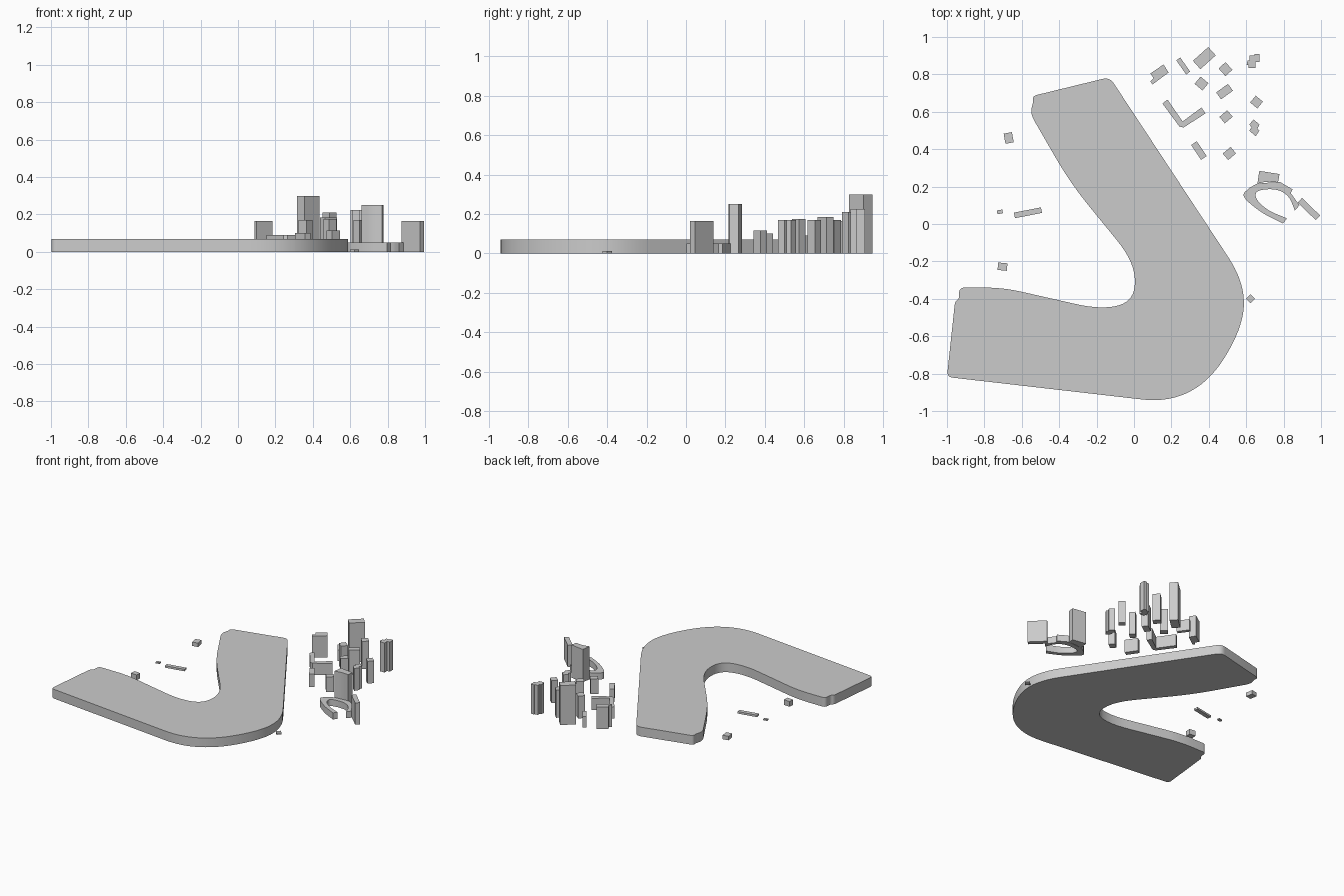
import bpy
import bmesh
import math
from mathutils import Vector, Matrix

# Remove the default object only
default_object = bpy.data.objects.get("Cube")
if default_object:
    bpy.data.objects.remove(default_object, do_unlink=True)

# One plain material for every building
GREY = (0.6, 0.6, 0.6, 1.0)
concrete = bpy.data.materials.new("concrete_grey")
concrete.use_nodes = True
concrete.diffuse_color = GREY
concrete.node_tree.nodes["Principled BSDF"].inputs["Base Color"].default_value = GREY


def rounded(corners, steps=8):
    """Replace each corner (x, y, reach) by a curve reaching along both edges."""
    outline = []
    count = len(corners)
    for index, corner in enumerate(corners):
        here = Vector(corner[:2])
        reach = corner[2] if len(corner) > 2 else 0
        if not reach:
            outline.append(here)
            continue
        ends = []
        for neighbour in (corners[index - 1], corners[(index + 1) % count]):
            edge = Vector(neighbour[:2]) - here
            ends.append(here + edge.normalized() * min(reach, edge.length * 0.49))
        for step in range(steps + 1):
            t = step / steps
            outline.append(ends[0] * (1 - t) ** 2 + here * 2 * t * (1 - t) + ends[1] * t ** 2)
    return outline


def prism(name, corners, height):
    """Extrude a ground outline up to the given height."""
    bm = bmesh.new()
    base = bm.faces.new([bm.verts.new((p.x, p.y, 0)) for p in rounded(corners)])
    grown = bmesh.ops.extrude_face_region(bm, geom=[base], use_keep_orig=True)
    top = [item for item in grown["geom"] if isinstance(item, bmesh.types.BMVert)]
    bmesh.ops.translate(bm, verts=top, vec=(0, 0, height))
    bmesh.ops.recalc_face_normals(bm, faces=bm.faces)
    mesh = bpy.data.meshes.new(name)
    bm.to_mesh(mesh)
    bm.free()
    mesh.materials.append(concrete)
    building = bpy.data.objects.new(name, mesh)
    bpy.context.collection.objects.link(building)
    return building


def block(name, centre, size, angle, height):
    """A rectangular building turned on the ground by an angle in degrees."""
    turn = Matrix.Rotation(math.radians(angle), 2)
    half = Vector(size) / 2
    signs = ((-1, -1), (1, -1), (1, 1), (-1, 1))
    corners = [Vector(centre) + turn @ Vector((half.x * a, half.y * b)) for a, b in signs]
    return prism(name, [tuple(corner) for corner in corners], height)


# Large bent hall: outer elbow, lower arm end, inner elbow, upper arm end
bent_hall = prism("bent_hall", [
    (-0.13, 0.785, 0.04),
    (0.585, -0.3, 0.15), (0.59, -0.53, 0.3), (0.42, -0.83, 0.3), (0.19, -0.955, 0.15),
    (-1.0, -0.818, 0.03), (-0.957, -0.415, 0.02), (-0.935, -0.4, 0.02),
    (-0.935, -0.34, 0.03), (-0.7, -0.34, 0.1),
    (-0.17, -0.46, 0.15), (0.005, -0.41, 0.2), (0.005, -0.205, 0.15),
    (-0.34, 0.218, 0.16), (-0.555, 0.59, 0.05),
    (-0.54, 0.65, 0.01), (-0.54, 0.685, 0.02),
], 0.07)

# Small sheds beside the hall
block("north_shed", (-0.67, 0.46), (0.045, 0.055), 10, 0.03)
block("tiny_shed", (-0.717, 0.065), (0.03, 0.02), 10, 0.01)
block("long_shed", (-0.567, 0.06), (0.147, 0.03), 11, 0.015)
block("south_shed", (-0.703, -0.228), (0.05, 0.04), -5, 0.04)
block("east_shed", (0.623, -0.4), (0.035, 0.035), 45, 0.012)

# Rectangular towers of the town
block("tallest_tower", (0.376, 0.887), (0.11, 0.06), 42, 0.3)
block("thin_slab", (0.263, 0.845), (0.092, 0.026), -55, 0.085)
block("inner_tower", (0.361, 0.751), (0.05, 0.055), 50, 0.17)
block("north_tower", (0.489, 0.828), (0.055, 0.05), -48, 0.21)
block("middle_tower", (0.484, 0.708), (0.078, 0.045), 36, 0.185)
block("central_tower", (0.492, 0.573), (0.055, 0.045), 40, 0.175)
block("south_tower", (0.51, 0.377), (0.055, 0.045), 40, 0.115)
block("south_slab", (0.347, 0.393), (0.095, 0.036), -56, 0.1)
block("east_tower", (0.655, 0.652), (0.047, 0.05), 50, 0.17)
block("far_east_slab", (0.935, 0.08), (0.135, 0.034), -44, 0.165)

# Towers with notched or folded plans
prism("notched_tower", [
    (0.088, 0.805), (0.158, 0.853), (0.185, 0.81),
    (0.099, 0.746), (0.088, 0.762), (0.104, 0.78),
], 0.165)
prism("twin_tower", [
    (0.617, 0.532), (0.639, 0.559), (0.671, 0.532), (0.66, 0.51),
    (0.671, 0.5), (0.65, 0.468), (0.617, 0.5), (0.628, 0.516),
], 0.17)
prism("cross_tower", [
    (0.607, 0.874), (0.618, 0.874), (0.618, 0.9), (0.644, 0.9), (0.644, 0.908),
    (0.671, 0.908), (0.671, 0.866), (0.65, 0.866), (0.65, 0.834),
    (0.612, 0.834), (0.612, 0.85), (0.602, 0.85),
], 0.225)
prism("folded_block", [
    (0.152, 0.644), (0.179, 0.665), (0.26, 0.548), (0.361, 0.623),
    (0.382, 0.591), (0.265, 0.516), (0.243, 0.521),
], 0.09)

# Horseshoe building with a tall slab on its back
horseshoe = prism("horseshoe", [
    (0.58, 0.16, 0.02), (0.62, 0.195), (0.66, 0.217), (0.78, 0.225), (0.848, 0.185),
    (0.838, 0.165), (0.885, 0.1), (0.86, 0.072),
    (0.83, 0.15, 0.06), (0.76, 0.19, 0.06), (0.65, 0.18, 0.05),
    (0.65, 0.13, 0.05), (0.72, 0.07, 0.04), (0.818, 0.03),
    (0.797, 0.003), (0.69, 0.055, 0.05), (0.6, 0.125, 0.05),
], 0.05)
prism("curved_slab", [
    (0.67, 0.284), (0.778, 0.267), (0.77, 0.222, 0), (0.715, 0.228, 0.05), (0.66, 0.216),
], 0.25)

# Smooth the curved walls and keep the roof edges sharp
for curved in (bent_hall, horseshoe):
    bpy.ops.object.select_all(action="DESELECT")
    curved.select_set(True)
    bpy.context.view_layer.objects.active = curved
    bpy.ops.object.shade_smooth_by_angle(angle=math.radians(30))
